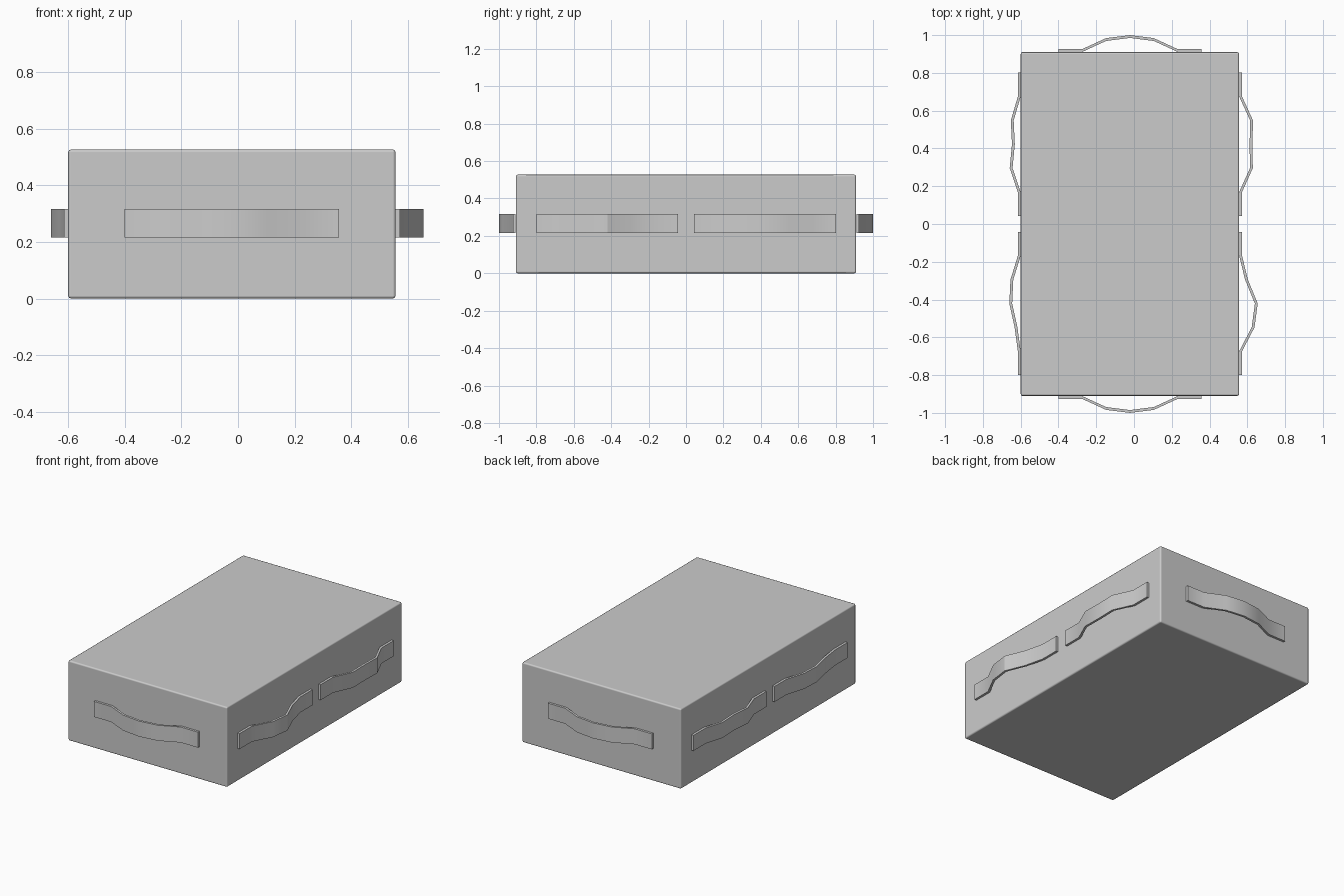
import bpy, bmesh, math
from mathutils import Vector

if "Cube" in bpy.data.objects:
    bpy.data.objects.remove(bpy.data.objects["Cube"])

X0, X1, YH, H = -0.60, 0.557, 0.91, 0.527   # body limits
Z0, Z1, THICK = 0.215, 0.317, 0.015         # strap height band and thickness
CX = (X0 + X1) / 2


def finish(name, bm):
    bmesh.ops.recalc_face_normals(bm, faces=bm.faces)
    mesh = bpy.data.meshes.new(name)
    bm.to_mesh(mesh)
    bm.free()
    ob = bpy.data.objects.new(name, mesh)
    bpy.context.collection.objects.link(ob)
    bpy.ops.object.select_all(action='DESELECT')
    ob.select_set(True)
    bpy.context.view_layer.objects.active = ob
    return ob


def strap(name, start, along, out, offsets, length=0.758):
    """Bowed strip: outer face follows the offsets, extruded upwards."""
    start, along, out = Vector(start), Vector(along), Vector(out)
    step = length / (len(offsets) - 1)
    outer = [start + along * step * i + out * o for i, o in enumerate(offsets)]
    inner = [p - out * THICK for p in reversed(outer)]
    bm = bmesh.new()
    face = bm.faces.new([bm.verts.new(p) for p in outer + inner])
    res = bmesh.ops.extrude_face_region(bm, geom=[face])
    top = [v for v in res["geom"] if isinstance(v, bmesh.types.BMVert)]
    bmesh.ops.translate(bm, verts=top, vec=(0, 0, Z1 - Z0))
    finish(name, bm)
    bpy.ops.object.shade_smooth_by_angle(angle=math.radians(30))


# Body: box with narrow rounded edges
bm = bmesh.new()
bmesh.ops.create_cube(bm, size=1)
bmesh.ops.scale(bm, vec=(X1 - X0, 2 * YH, H), verts=bm.verts)
bmesh.ops.translate(bm, vec=(CX, 0, H / 2), verts=bm.verts)
body = finish("box_body", bm)
bpy.ops.object.shade_smooth()
bevel = body.modifiers.new("edge_rounding", 'BEVEL')
bevel.width = 0.01
bevel.segments = 2
bevel.harden_normals = True

# End handles, front and back
arch = [0.016, 0.016, 0.074, 0.09, 0.074, 0.016, 0.016]
for label, s in (("front", -1), ("back", 1)):
    strap(label + "_handle", (CX - 0.379, s * YH, Z0), (1, 0, 0), (0, s, 0), arch)

# Side handles, each slumped a little differently (listed from low y to high y)
sides = [
    ("right_front_handle", X1, 1, -0.80, [.015, .015, .081, .098, .046, .015, .015]),
    ("right_back_handle", X1, 1, 0.043, [.015, .015, .072, .070, .073, .015, .015]),
    ("left_front_handle", X0, -1, -0.80, [.015, .015, .032, .060, .054, .015, .015]),
    ("left_back_handle", X0, -1, 0.043, [.015, .015, .058, .046, .052, .015, .015]),
]
for name, x, s, y, offsets in sides:
    strap(name, (x, y, Z0), (0, 1, 0), (s, 0, 0), offsets)
